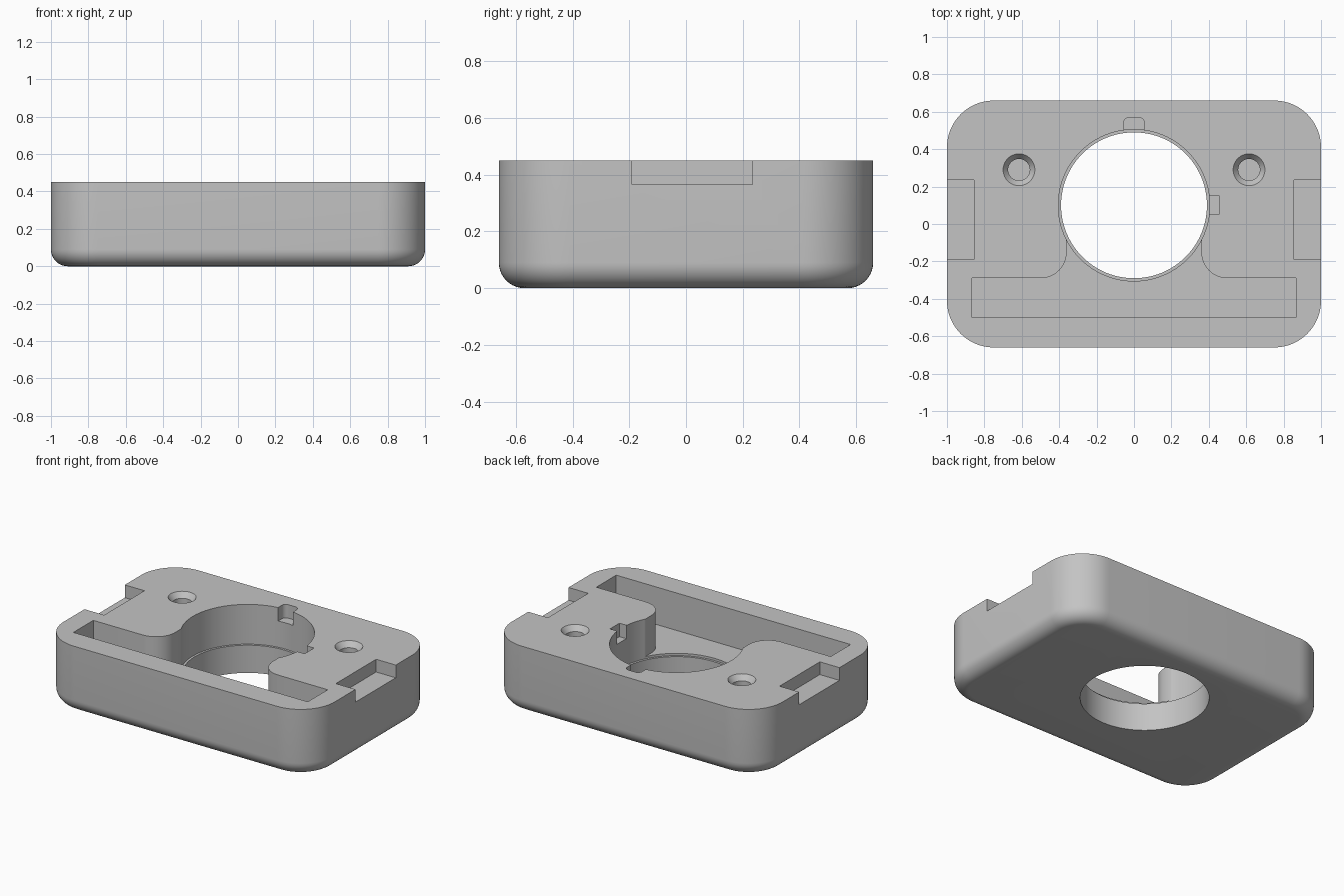
import bpy, bmesh
from math import sin, cos, pi, radians

if "Cube" in bpy.data.objects:
    bpy.data.objects.remove(bpy.data.objects["Cube"], do_unlink=True)

gray = bpy.data.materials.new("plain_gray")
gray.use_nodes = True
gray.diffuse_color = (0.55, 0.55, 0.55, 1)
gray.node_tree.nodes["Principled BSDF"].inputs["Base Color"].default_value = gray.diffuse_color

TOP, ABOVE = 0.45, 0.6


def arc(cx, cy, r, start, end, steps):
    angles = [radians(start + (end - start) * i / steps) for i in range(steps + 1)]
    return [(cx + r * cos(a), cy + r * sin(a)) for a in angles]


def circle(cx, cy, r, sides=96):
    return arc(cx, cy, r, 0, 360, sides)[:-1]


def rounded_rect(cx, cy, hx, hy, r, steps=12):
    corners = [(1, 1, 0), (-1, 1, 90), (-1, -1, 180), (1, -1, 270)]
    points = []
    for sx, sy, start in corners:
        points += arc(cx + sx * (hx - r), cy + sy * (hy - r), r, start, start + 90, steps)
    return points


def box_outline(x0, x1, y0, y1):
    return [(x0, y0), (x1, y0), (x1, y1), (x0, y1)]


def loft(name, layers):
    """Closed solid through a stack of (outline, z) layers."""
    bm = bmesh.new()
    rings = [[bm.verts.new((x, y, z)) for x, y in outline] for outline, z in layers]
    for low, high in zip(rings, rings[1:]):
        for i in range(len(low)):
            j = (i + 1) % len(low)
            bm.faces.new((low[i], low[j], high[j], high[i]))
    bm.faces.new(rings[0][::-1])
    bm.faces.new(rings[-1])
    bmesh.ops.recalc_face_normals(bm, faces=bm.faces)
    mesh = bpy.data.meshes.new(name)
    bm.to_mesh(mesh)
    bm.free()
    mesh.materials.append(gray)
    obj = bpy.data.objects.new(name, mesh)
    bpy.context.collection.objects.link(obj)
    return obj


def prism(name, outline, bottom):
    return loft(name, [(outline, bottom), (outline, ABOVE)])


# Block with rounded corners and a rounded bottom edge
fillet = 0.09
layers = []
for i in range(11):
    a = pi / 2 * i / 10
    inset = fillet * (1 - sin(a))
    outline = rounded_rect(0, 0, 1 - inset, 0.66 - inset, 0.25 - inset, 16)
    layers.append((outline, fillet * (1 - cos(a))))
layers.append((rounded_rect(0, 0, 1, 0.66, 0.25, 16), TOP))
block = loft("housing_block", layers)

# Stepped round bore
small, large = circle(0, 0.1, 0.39), circle(0, 0.1, 0.405)
cutters = [loft("bore_cutter", [(small, -0.1), (small, 0.185), (large, 0.185), (large, ABOVE)])]

# Long front slot with a filleted neck opening into the bore
half = [(0.865, -0.5), (0.865, -0.29)] + arc(0.5, -0.15, 0.14, 270, 180, 14) + [(0.36, 0)]
slot = half + [(-x, y) for x, y in reversed(half)]
cutters.append(prism("slot_cutter", slot, 0.2))

# Key notches on the bore rim
cutters.append(prism("back_key_cutter", rounded_rect(0, 0.485, 0.055, 0.085, 0.03, 6), 0.36))
cutters.append(prism("side_key_cutter", box_outline(0.3, 0.455, 0.052, 0.152), 0.36))

# Side pockets and countersunk screw holes
for side, s in (("left", 1), ("right", -1)):
    pocket = box_outline(*sorted((s * 0.855, s * 1.1)), -0.19, 0.235)
    cutters.append(prism(side + "_pocket_cutter", pocket, 0.365))
    narrow, wide = [circle(s * 0.615, 0.29, r, 40) for r in (0.058, 0.085)]
    cutters.append(loft(side + "_screw_cutter",
                        [(narrow, 0.32), (narrow, 0.415), (wide, TOP), (wide, ABOVE)]))

# Cut everything out of the block
bpy.ops.object.select_all(action='DESELECT')
block.select_set(True)
bpy.context.view_layer.objects.active = block
for cutter in cutters:
    cutter.hide_render = True
    mod = block.modifiers.new(cutter.name, 'BOOLEAN')
    mod.operation = 'DIFFERENCE'
    mod.solver = 'EXACT'
    mod.object = cutter
    bpy.ops.object.modifier_apply(modifier=mod.name)
    bpy.data.objects.remove(cutter, do_unlink=True)

bpy.ops.object.shade_smooth_by_angle(angle=radians(30))
